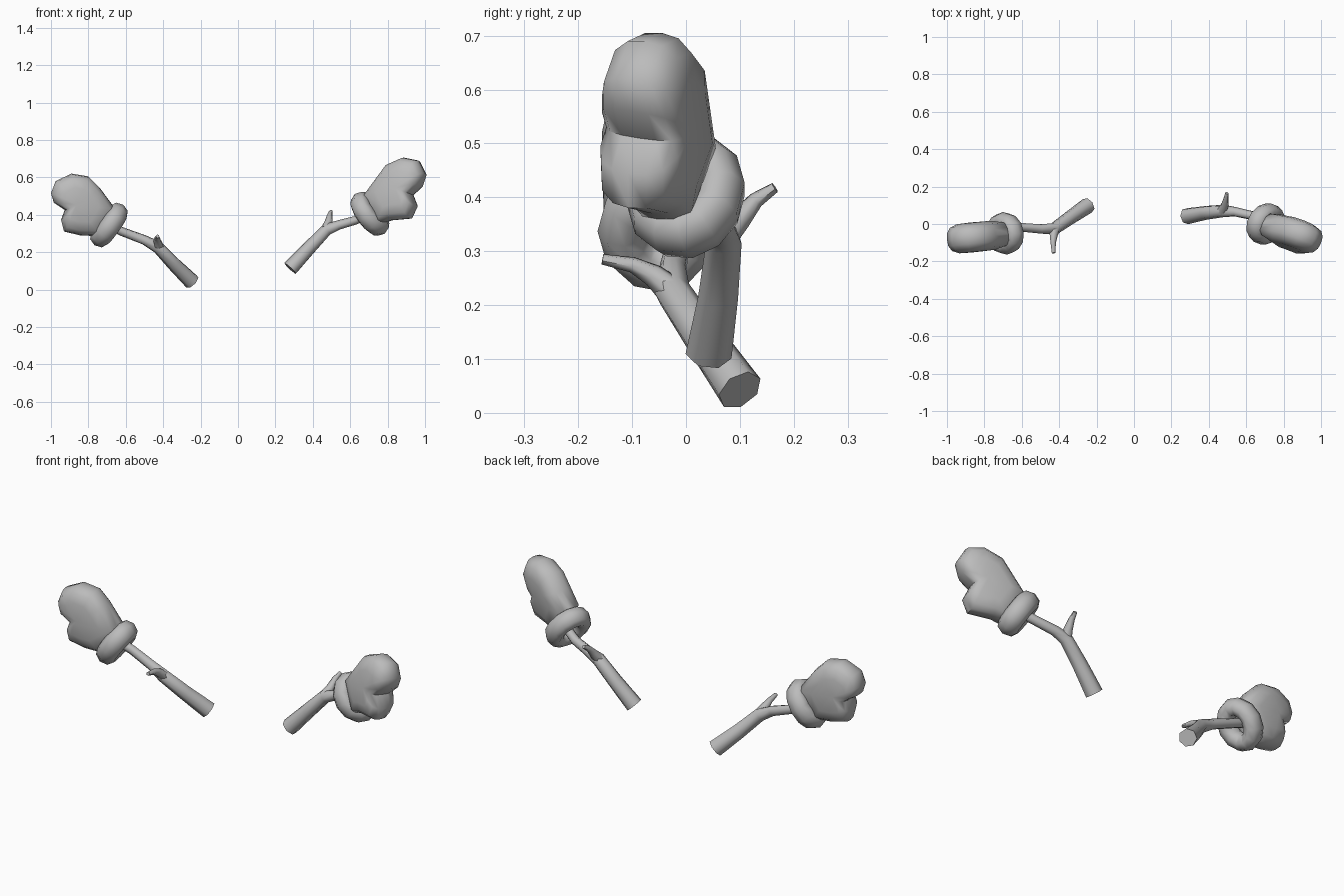
import bpy, bmesh, math
from mathutils import Vector, Matrix

cube = bpy.data.objects.get("Cube")
if cube:
    bpy.data.objects.remove(cube, do_unlink=True)

grey = bpy.data.materials.new("plain_grey")
grey.use_nodes = True
grey.diffuse_color = (0.5, 0.5, 0.5, 1)
grey.node_tree.nodes["Principled BSDF"].inputs["Base Color"].default_value = (0.5, 0.5, 0.5, 1)


def finish(name, bm):
    """Turn a bmesh into a smooth grey object with crisp edges."""
    bmesh.ops.recalc_face_normals(bm, faces=bm.faces)
    mesh = bpy.data.meshes.new(name)
    bm.to_mesh(mesh)
    bm.free()
    mesh.materials.append(grey)
    obj = bpy.data.objects.new(name, mesh)
    bpy.context.collection.objects.link(obj)
    mesh.shade_smooth()
    mesh.set_sharp_from_angle(angle=math.radians(60))
    return obj


def loft(bm, rings, closed=False):
    """Skin a list of point rings, capped at both ends unless closed."""
    loops = [[bm.verts.new(p) for p in ring] for ring in rings]
    n = len(loops[0])
    pairs = list(zip(loops, loops[1:])) + ([(loops[-1], loops[0])] if closed else [])
    for a, b in pairs:
        for i in range(n):
            j = (i + 1) % n
            bm.faces.new((a[i], a[j], b[j], b[i]))
    if not closed:
        bm.faces.new(loops[0][::-1])
        bm.faces.new(loops[-1])


def tube_rings(path, radii, sides=7):
    pts = [Vector(p) for p in path]
    rings = []
    for i, p in enumerate(pts):
        tangent = (pts[min(i + 1, len(pts) - 1)] - pts[max(i - 1, 0)]).normalized()
        side = tangent.cross(Vector((0.3, 0.5, 1))).normalized()
        up = side.cross(tangent)
        angles = [math.tau * k / sides for k in range(sides)]
        rings.append([p + radii[i] * (side * math.cos(a) + up * math.sin(a)) for a in angles])
    return rings


def stick(name, path, twig):
    bm = bmesh.new()
    loft(bm, tube_rings(path, (0.044, 0.038, 0.034, 0.026, 0.024, 0.024)))
    loft(bm, tube_rings(twig, (0.03, 0.022, 0.015, 0.01), 6))
    return finish(name, bm)


def cuff(name, center, axis):
    """Chunky oval ring around the wrist."""
    u = Vector(axis).normalized()
    v = u.cross(Vector((0, 1, 0))).normalized()
    w = u.cross(v)
    rings = []
    for i in range(12):
        a = math.tau * i / 12
        out = v * math.cos(a) + w * math.sin(a)
        mid = Vector(center) + v * 0.088 * math.cos(a) + w * 0.07 * math.sin(a)
        tubes = [math.tau * k / 8 for k in range(8)]
        rings.append([mid + 0.045 * out * math.cos(t) + 0.054 * u * math.sin(t) for t in tubes])
    bm = bmesh.new()
    loft(bm, rings, closed=True)
    return finish(name, bm)


def mitten(name, outline, y, slope_x, slope_z):
    """Padded hand: the outline is shrunk in rounded layers across its thickness."""
    cx = sum(p[0] for p in outline) / len(outline)
    cz = sum(p[1] for p in outline) / len(outline)
    flat = [Vector((px - cx, slope_x * (px - cx) + slope_z * (pz - cz), pz - cz))
            for px, pz in outline]
    normal = Vector((-slope_x, 1, -slope_z)).normalized()
    center = Vector((cx, y, cz))
    half = ((0.08, 0.1), (0.078, 0.55), (0.062, 0.84), (0.034, 0.97))
    layers = [(-t, s) for t, s in half] + [(0, 1)] + list(half[::-1])
    bm = bmesh.new()
    loft(bm, [[center + p * s + normal * t for p in flat] for t, s in layers])
    return finish(name, bm)


# Right arm
stick("right_stick",
      [(-0.245, 0.1, 0.042), (-0.34, 0.035, 0.135), (-0.425, -0.025, 0.225),
       (-0.5, -0.025, 0.265), (-0.62, -0.015, 0.31), (-0.72, -0.04, 0.36)],
      [(-0.42, -0.02, 0.22), (-0.43, -0.06, 0.255), (-0.432, -0.1, 0.275), (-0.43, -0.155, 0.285)])
cuff("right_cuff", (-0.69, -0.05, 0.345), (-0.81, -0.12, 0.58))
mitten("right_mitten",
       [(-0.655, 0.43), (-0.74, 0.545), (-0.8, 0.605), (-0.89, 0.62), (-0.975, 0.58),
        (-1, 0.515), (-0.985, 0.465), (-0.925, 0.425), (-0.945, 0.37), (-0.93, 0.31),
        (-0.845, 0.29), (-0.74, 0.285)], -0.072, 0.1, 0)

# Left arm
stick("left_stick",
      [(0.28, 0.042, 0.112), (0.38, 0.06, 0.22), (0.475, 0.07, 0.32),
       (0.54, 0.065, 0.345), (0.63, 0.045, 0.37), (0.74, 0.0, 0.42)],
      [(0.47, 0.065, 0.32), (0.485, 0.1, 0.36), (0.49, 0.13, 0.395), (0.497, 0.165, 0.418)])
cuff("left_cuff", (0.705, 0.0, 0.405), (0.75, -0.32, 0.56))
mitten("left_mitten",
       [(0.675, 0.495), (0.745, 0.59), (0.8, 0.665), (0.89, 0.705), (0.965, 0.69),
        (1, 0.62), (0.98, 0.56), (0.925, 0.51), (0.95, 0.445), (0.92, 0.38),
        (0.81, 0.37), (0.755, 0.35)], -0.062, -0.4, 0.15)
